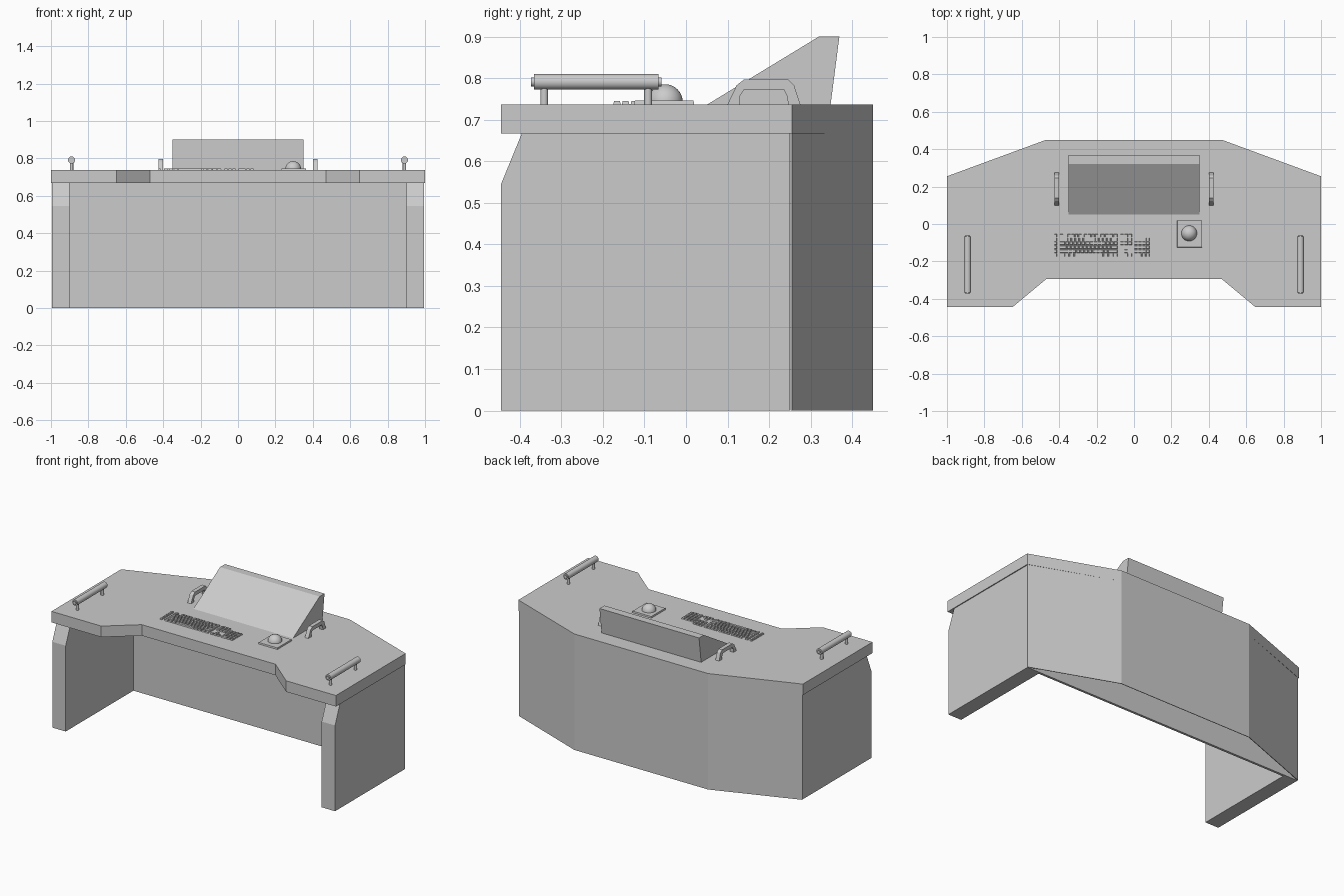
import bpy, bmesh, math
from mathutils import Matrix, Vector

if "Cube" in bpy.data.objects:
    bpy.data.objects.remove(bpy.data.objects["Cube"])

TOP = 0.737      # desk surface height
UNDER = 0.667    # underside of the top


def finish(bm, name, smooth=False):
    bmesh.ops.recalc_face_normals(bm, faces=bm.faces[:])
    me = bpy.data.meshes.new(name)
    bm.to_mesh(me)
    bm.free()
    ob = bpy.data.objects.new(name, me)
    bpy.context.collection.objects.link(ob)
    if smooth:
        bpy.ops.object.select_all(action='DESELECT')
        ob.select_set(True)
        bpy.context.view_layer.objects.active = ob
        bpy.ops.object.shade_smooth_by_angle(angle=math.radians(35))
    return ob


def extrude(bm, pts, vec):
    f = bm.faces.new([bm.verts.new(p) for p in pts])
    r = bmesh.ops.extrude_face_region(bm, geom=[f], use_keep_orig=True)
    bmesh.ops.translate(bm, vec=vec, verts=[v for v in r['geom'] if isinstance(v, bmesh.types.BMVert)])


def yz_prism(name, profile, x0, x1):
    bm = bmesh.new()
    extrude(bm, [(x0, y, z) for y, z in profile], (x1 - x0, 0, 0))
    return finish(bm, name)


def box(bm, x0, x1, y0, y1, z0, z1):
    m = Matrix.Translation(((x0 + x1) / 2, (y0 + y1) / 2, (z0 + z1) / 2))
    return bmesh.ops.create_cube(bm, size=1, matrix=m @ Matrix.Diagonal((x1 - x0, y1 - y0, z1 - z0, 1)))


def cylinder(bm, p, q, r, seg=20):
    p, q = Vector(p), Vector(q)
    rot = (q - p).to_track_quat('Z', 'Y').to_matrix().to_4x4()
    bmesh.ops.create_cone(bm, cap_ends=True, segments=seg, radius1=r, radius2=r,
                          depth=(q - p).length, matrix=Matrix.Translation((p + q) / 2) @ rot)


# Desk top
half = [(0.47, 0.45), (1, 0.255), (1, -0.445), (0.65, -0.445), (0.47, -0.295)]
outline = half + [(-x, y) for x, y in reversed(half)]
bm = bmesh.new()
extrude(bm, [(x, y, UNDER) for x, y in outline], (0, 0, TOP - UNDER))
finish(bm, "desk_top")

# Side panels with a sloped upper front edge
panel = [(-0.445, 0), (0.25, 0), (0.25, UNDER), (-0.395, UNDER), (-0.445, 0.545)]
for s, side in ((-1, "left"), (1, "right")):
    yz_prism(side + "_side_panel", panel, s * 0.9, s * 0.994)

# Inner knee panel
bm = bmesh.new()
box(bm, -0.9, 0.9, 0.235, 0.25, 0, UNDER)
finish(bm, "knee_panel")

# Angled back skin, open underneath
bm = bmesh.new()
path = [(-0.994, 0.255), (-0.47, 0.45), (0.47, 0.45), (0.994, 0.255)]
low = [bm.verts.new((x, y, 0)) for x, y in path]
high = [bm.verts.new((x, y, UNDER)) for x, y in path]
for i in range(3):
    bm.faces.new((low[i + 1], low[i], high[i], high[i + 1]))
back = finish(bm, "back_skin")
sol = back.modifiers.new("thickness", 'SOLIDIFY')
sol.thickness = 0.004
sol.offset = -1

# Wedge-shaped monitor
yz_prism("monitor", [(0.052, TOP), (0.32, 0.9), (0.369, 0.9), (0.348, TOP)], -0.35, 0.35)

# Small arched handles beside the monitor
arch = [(0.10, TOP), (0.122, 0.783), (0.14, 0.797), (0.245, 0.797), (0.26, 0.783), (0.275, TOP),
        (0.246, TOP), (0.243, 0.757), (0.235, 0.773), (0.14, 0.773), (0.13, 0.757), (0.13, TOP)]
for s, side in ((-1, "left"), (1, "right")):
    yz_prism(side + "_arch_handle", arch, s * 0.4, s * 0.425)

# Long grab rails
for s, side in ((-1, "left"), (1, "right")):
    x = s * 0.89
    bm = bmesh.new()
    cylinder(bm, (x, -0.366, 0.791), (x, -0.066, 0.791), 0.019)
    cylinder(bm, (x, -0.373, 0.791), (x, -0.059, 0.791), 0.011)
    for y in (-0.341, -0.091):
        cylinder(bm, (x, y, TOP - 0.002), (x, y, 0.785), 0.0095, 16)
    finish(bm, side + "_grab_rail", True)

# Keyboard: each row lists key runs as (start x, end x, number of keys)
rows = [
    [(-0.428, -0.411, 1), (-0.398, -0.377, 1), (-0.356, -0.278, 4), (-0.268, -0.19, 4),
     (-0.18, -0.087, 4), (-0.075, -0.01, 3)],
    [(-0.428, -0.411, 1), (-0.398, -0.125, 13), (-0.125, -0.087, 1), (-0.075, -0.01, 3), (0, 0.085, 4)],
    [(-0.428, -0.411, 1), (-0.398, -0.368, 1), (-0.368, -0.087, 13), (-0.075, -0.01, 3), (0, 0.085, 4)],
    [(-0.428, -0.411, 1), (-0.398, -0.36, 1), (-0.36, -0.125, 11), (-0.125, -0.087, 1), (0, 0.085, 4)],
    [(-0.428, -0.411, 1), (-0.398, -0.35, 1), (-0.35, -0.14, 10), (-0.14, -0.087, 1),
     (-0.053, -0.032, 1), (0, 0.085, 4)],
    [(-0.428, -0.411, 1), (-0.398, -0.32, 3), (-0.32, -0.19, 1), (-0.19, -0.087, 4),
     (-0.075, -0.01, 3), (0, 0.042, 1), (0.042, 0.085, 2)],
]
bm = bmesh.new()
for r, runs in enumerate(rows):
    y = -0.062 - r * 0.0208
    for a, b, n in runs:
        w = (b - a) / n
        for k in range(n):
            x0 = a + k * w
            vs = box(bm, x0 + 0.0015, x0 + w - 0.0015, y - 0.009, y + 0.009, TOP - 0.001, 0.745)['verts']
            c = Vector((x0 + w / 2, y, 0))
            for v in vs:      # taper the key tops
                if v.co.z > 0.74:
                    v.co.x -= math.copysign(0.002, v.co.x - c.x)
                    v.co.y -= math.copysign(0.002, v.co.y - c.y)
finish(bm, "keyboard_keys")

# Trackball plate
bm = bmesh.new()
for v in box(bm, 0.23, 0.365, -0.125, 0.02, TOP - 0.001, 0.746)['verts']:
    if v.co.z > 0.74:
        v.co.x -= math.copysign(0.002, v.co.x - 0.297)
        v.co.y -= math.copysign(0.002, v.co.y + 0.052)
finish(bm, "trackball_plate")

# Trackball dome
bm = bmesh.new()
bmesh.ops.create_uvsphere(bm, u_segments=32, v_segments=16, radius=0.042,
                          matrix=Matrix.Translation((0.295, -0.05, 0.743)))
bmesh.ops.bisect_plane(bm, geom=bm.verts[:] + bm.edges[:] + bm.faces[:], plane_co=(0, 0, 0.743),
                       plane_no=(0, 0, 1), clear_inner=True)
finish(bm, "trackball", True)
